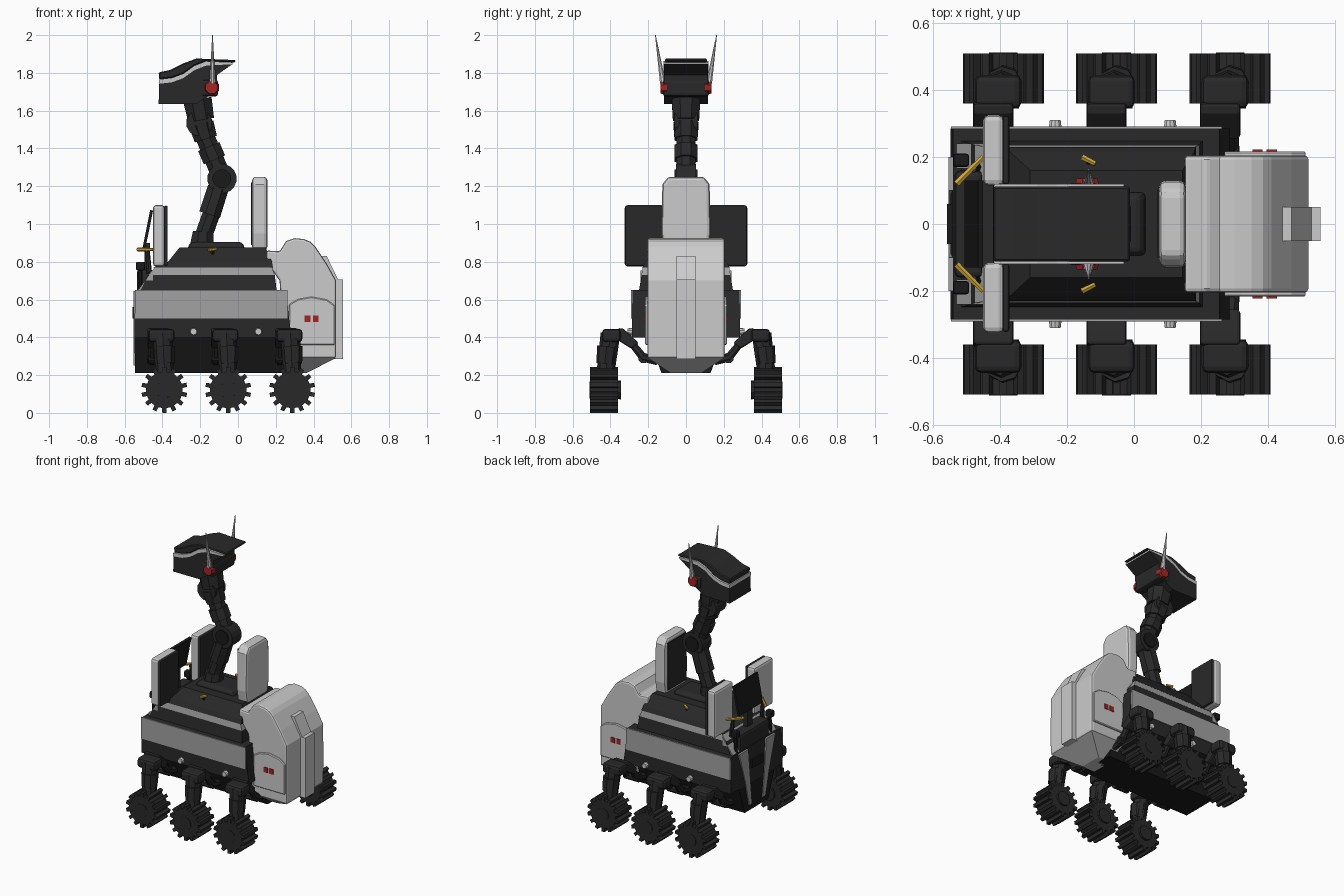
import bpy, bmesh, math
from mathutils import Vector


def material(name, r, g, b):
    m = bpy.data.materials.new(name)
    m.diffuse_color = (r, g, b, 1)
    return m


SHELL = material("pale shell", 0.60, 0.60, 0.60)
GREY = material("mid grey stripe", 0.36, 0.36, 0.36)
DARK = material("dark grey", 0.022, 0.022, 0.022)
BLACK = material("black", 0.010, 0.010, 0.010)
RED = material("red", 0.36, 0.018, 0.02)
GOLD = material("gold", 0.62, 0.38, 0.04)


def finish(name, bm, mat, bevel=0, segs=2):
    bmesh.ops.recalc_face_normals(bm, faces=bm.faces)
    me = bpy.data.meshes.new(name)
    bm.to_mesh(me)
    bm.free()
    me.materials.append(mat)
    ob = bpy.data.objects.new(name, me)
    bpy.context.collection.objects.link(ob)
    if bevel:
        b = ob.modifiers.new("bevel", 'BEVEL')
        b.width, b.segments, b.limit_method, b.angle_limit = bevel, segs, 'ANGLE', math.radians(40)
    return ob


def loft(name, mat, rings, bevel=0, segs=2):
    """Skin closed loops of points and cap both ends."""
    bm = bmesh.new()
    loops = [[bm.verts.new(p) for p in r] for r in rings]
    n = len(loops[0])
    for a, b in zip(loops, loops[1:]):
        for i in range(n):
            bm.faces.new((a[i], a[(i + 1) % n], b[(i + 1) % n], b[i]))
    bm.faces.new(loops[0])
    bm.faces.new(loops[-1])
    return finish(name, bm, mat, bevel, segs)


def prism_y(name, mat, prof, y0, y1, bevel=0, segs=2):
    return loft(name, mat, [[(x, y, z) for x, z in prof] for y in (y0, y1)], bevel, segs)


def tiers(name, mat, levels, bevel=0):
    """Stack of rectangles (z, x0, x1, half width)."""
    return loft(name, mat, [[(a, -h, z), (b, -h, z), (b, h, z), (a, h, z)] for z, a, b, h in levels], bevel)


def box(name, mat, x0, x1, y0, y1, z0, z1, bevel=0, segs=2):
    return prism_y(name, mat, [(x0, z0), (x1, z0), (x1, z1), (x0, z1)], y0, y1, bevel, segs)


def rod(name, mat, p0, p1, r0, r1, n=8):
    p0, p1 = Vector(p0), Vector(p1)
    q = (p1 - p0).to_track_quat('Z', 'Y')
    ring = lambda c, r: [c + q @ Vector((r * math.cos(t), r * math.sin(t), 0))
                         for t in (math.tau * (i + 0.5) / n for i in range(n))]
    return loft(name, mat, [ring(p0, r0), ring(p1, r1)])


# hull, from belly to deck
tiers("belly", BLACK, [(0.21, -0.545, 0.32, 0.13), (0.41, -0.548, 0.29, 0.20)])
tiers("hull", DARK, [(0.40, -0.548, 0.285, 0.285), (0.50, -0.548, 0.27, 0.285), (0.65, -0.54, 0.255, 0.285)])
tiers("shoulder_band", DARK, [(0.64, -0.52, 0.205, 0.25), (0.73, -0.475, 0.195, 0.235)])
tiers("deck_stripe", GREY, [(0.73, -0.475, 0.195, 0.236), (0.77, -0.44, 0.18, 0.229)])
tiers("deck", DARK, [(0.77, -0.45, 0.185, 0.23), (0.80, -0.37, 0.18, 0.215), (0.875, -0.31, 0.145, 0.16)])
tiers("neck_base", DARK, [(0.87, -0.27, 0.04, 0.10), (0.905, -0.25, 0.02, 0.085)], 0.015)

# nose details
box("nose_bar", BLACK, -0.558, -0.54, -0.06, 0.06, 0.50, 0.56)
box("console", DARK, -0.535, -0.45, -0.16, 0.16, 0.63, 0.76, 0.015)
box("screen_post", DARK, -0.495, -0.465, -0.03, 0.03, 0.74, 0.90)
prism_y("screen", BLACK, [(-0.505, 0.875), (-0.49, 0.872), (-0.45, 1.07), (-0.465, 1.075)], -0.13, 0.13)

# rear pod
prism_y("rear_pod", SHELL, [(0.15, 0.86), (0.15, 0.80), (0.22, 0.70), (0.25, 0.29), (0.52, 0.29),
                            (0.52, 0.70), (0.47, 0.79), (0.41, 0.88), (0.385, 0.905), (0.35, 0.92),
                            (0.30, 0.925), (0.255, 0.91), (0.22, 0.855)], -0.205, 0.205, 0.012)
tiers("pod_bottom", SHELL, [(0.21, 0.26, 0.36, 0.08), (0.29, 0.255, 0.518, 0.20)])
prism_y("rear_handle", SHELL, [(0.44, 0.83), (0.47, 0.83), (0.53, 0.705), (0.556, 0.705), (0.556, 0.285),
                               (0.50, 0.285)], -0.05, 0.05)

# backrest with dark inner face
loft("backrest", SHELL, [[(x, s * y, z) for s, y, z in
     [(-1, 0.115, 0.86), (1, 0.115, 0.86), (1, 0.13, 0.95), (1, 0.125, 1.21), (1, 0.095, 1.25),
      (-1, 0.095, 1.25), (-1, 0.125, 1.21), (-1, 0.13, 0.95)]] for x in (0.075, 0.155)], 0.018)
box("backrest_pad", DARK, 0.068, 0.078, -0.10, 0.10, 0.89, 1.22)

# everything mirrored left and right
for s, side in ((-1, "front"), (1, "back")):
    Y = lambda y: s * y
    box(f"{side}_hull_stripe", GREY, -0.546, 0.262, Y(0.284), Y(0.291), 0.50, 0.65)
    # pale slanted stripes on the nose
    loft(f"{side}_nose_stripe", GREY, [[(x, Y(0.10), 0.645), (x, Y(0.20), 0.645), (x, Y(0.13), 0.42),
                                        (x, Y(0.09), 0.25), (x, Y(0.06), 0.25)] for x in (-0.553, -0.54)])
    prism_y(f"{side}_nose_wedge", GREY, [(-0.53, 0.65), (-0.45, 0.65), (-0.45, 0.755)], Y(0.165), Y(0.24))
    rod(f"{side}_lever", BLACK, (-0.52, Y(0.19), 0.63), (-0.515, Y(0.19), 0.76), 0.012, 0.012)
    box(f"{side}_lever_grip", BLACK, -0.54, -0.492, Y(0.17), Y(0.21), 0.755, 0.80, 0.008)
    rod(f"{side}_gold_lever", GOLD, (-0.53, Y(0.12), 0.865), (-0.45, Y(0.20), 0.865), 0.011, 0.008, 6)
    rod(f"{side}_gold_lever_mount", DARK, (-0.47, Y(0.17), 0.74), (-0.48, Y(0.165), 0.865), 0.015, 0.012)
    rod(f"{side}_gold_handle", GOLD, (-0.155, Y(0.20), 0.862), (-0.115, Y(0.18), 0.868), 0.010, 0.008, 6)
    rod(f"{side}_gold_handle_stem", DARK, (-0.135, Y(0.17), 0.82), (-0.135, Y(0.19), 0.86), 0.008, 0.008, 6)
    # upright panels
    box(f"{side}_panel", SHELL, -0.45, -0.388, Y(0.115), Y(0.325), 0.775, 1.10, 0.016)
    box(f"{side}_panel_back", DARK, -0.392, -0.372, Y(0.118), Y(0.322), 0.778, 1.097, 0.008)
    # pod side cover and tail lights
    prism_y(f"{side}_pod_cover", SHELL, [(0.27, 0.36), (0.512, 0.36), (0.512, 0.57), (0.47, 0.60), (0.39, 0.615),
                                         (0.32, 0.603), (0.27, 0.575)], Y(0.20), Y(0.217), 0.005, 1)
    for x in (0.353, 0.396):
        box(f"{side}_tail_light", RED, x, x + 0.031, Y(0.21), Y(0.222), 0.48, 0.515)
    for x in (-0.235, 0.108):
        rod(f"{side}_side_lamp", SHELL, (x, Y(0.28), 0.43), (x, Y(0.31), 0.43), 0.021, 0.017, 10)
    # ear and antenna
    rod(f"{side}_ear", RED, (-0.14, Y(0.10), 1.722), (-0.14, Y(0.135), 1.722), 0.043, 0.034, 8)
    rod(f"{side}_antenna", SHELL, (-0.135, Y(0.122), 1.745), (-0.135, Y(0.162), 2.0), 0.017, 0.002, 8)

    # three legs and wheels
    for x in (-0.39, -0.052, 0.287):
        gear = []
        for i in range(14):
            for d, r in ((-0.27, 0.097), (-0.2, 0.122), (0.2, 0.122), (0.27, 0.097)):
                t = math.tau * (i + d) / 14 - math.pi / 2
                gear.append((x + r * math.cos(t), 0.122 + r * math.sin(t)))
        prism_y(f"{side}_wheel", DARK, gear, Y(0.36), Y(0.508))
        rod(f"{side}_hub", DARK, (x, Y(0.345), 0.122), (x, Y(0.511), 0.122), 0.05, 0.045, 10)
        a = x - 0.03
        for dx in (-0.035, 0.035):
            rod(f"{side}_lower_link", DARK, (a + dx, Y(0.15), 0.275), (a + dx, Y(0.23), 0.295), 0.025, 0.025)
            rod(f"{side}_upper_link", DARK, (a + dx, Y(0.22), 0.285), (a + dx, Y(0.30), 0.385), 0.024, 0.02)
        rod(f"{side}_link_pin", DARK, (a - 0.055, Y(0.225), 0.29), (a + 0.055, Y(0.225), 0.29), 0.028, 0.028)
        loft(f"{side}_upper_arm", DARK, [[(a + dx, Y(y), z) for y, z in
             [(0.25, 0.37), (0.29, 0.34), (0.37, 0.39), (0.36, 0.45), (0.33, 0.445)]] for dx in (-0.06, 0.06)], 0.01)
        box(f"{side}_shoulder", DARK, x - 0.085, x + 0.055, Y(0.345), Y(0.445), 0.375, 0.445, 0.02)
        rod(f"{side}_leg", DARK, (x - 0.01, Y(0.40), 0.42), (x + 0.005, Y(0.435), 0.14), 0.052, 0.046)
        rod(f"{side}_leg_cuff", DARK, (x, Y(0.415), 0.35), (x + 0.003, Y(0.425), 0.26), 0.056, 0.05)

# neck
rod("neck_foot", DARK, (-0.19, 0, 0.89), (-0.185, 0, 0.96), 0.068, 0.058)
rod("lower_neck", DARK, (-0.185, 0, 0.93), (-0.125, 0, 1.10), 0.05, 0.05)
rod("lower_neck_cuff", DARK, (-0.15, 0, 1.05), (-0.105, 0, 1.19), 0.062, 0.06)
rod("elbow", DARK, (-0.085, -0.052, 1.24), (-0.085, 0.052, 1.24), 0.078, 0.078, 16)
rod("elbow_cap", BLACK, (-0.085, -0.06, 1.24), (-0.085, 0.06, 1.24), 0.05, 0.05, 16)
rod("upper_neck", DARK, (-0.10, 0, 1.28), (-0.19, 0, 1.50), 0.055, 0.055)
rod("upper_neck_cuff", DARK, (-0.125, 0, 1.34), (-0.155, 0, 1.41), 0.066, 0.066)
rod("wrist_cuff", DARK, (-0.17, 0, 1.45), (-0.195, 0, 1.53), 0.066, 0.072)
rod("wrist", DARK, (-0.205, -0.06, 1.535), (-0.205, 0.06, 1.535), 0.07, 0.07, 12)
rod("head_mount", DARK, (-0.195, 0, 1.55), (-0.215, 0, 1.66), 0.075, 0.082)

# head: jaw, stripe layer, top shell, sensor housing
low = [(-0.418, 1.742), (-0.35, 1.75), (-0.29, 1.772), (-0.23, 1.815), (-0.17, 1.838), (-0.03, 1.846)]
high = [(x, z + (0.024 if x < -0.1 else 0.010)) for x, z in low]
prism_y("head_jaw", DARK, [(-0.42, 1.635), (-0.22, 1.635), (-0.16, 1.675), (-0.11, 1.70), (-0.11, 1.79)]
        + low[::-1], -0.116, 0.116)
prism_y("head_stripe", SHELL, low + high[::-1], -0.119, 0.119)
prism_y("head_top", DARK, high + [(-0.012, 1.856), (-0.012, 1.868), (-0.22, 1.876), (-0.29, 1.85),
        (-0.36, 1.815), (-0.42, 1.803)], -0.112, 0.112, 0.008, 1)
box("sensor_housing", DARK, -0.20, -0.105, -0.122, 0.122, 1.675, 1.765, 0.015)
